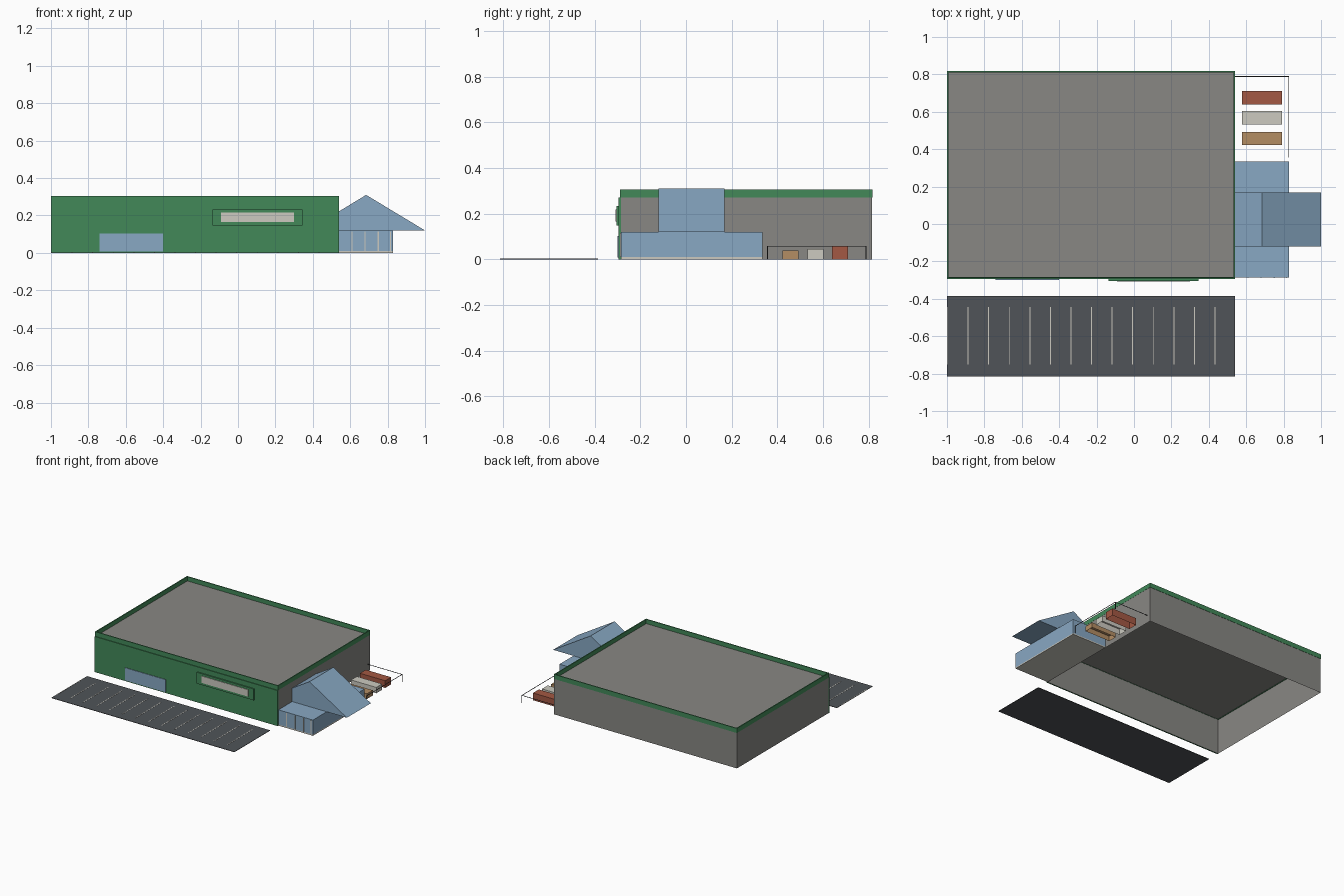
import bpy, bmesh

if "Cube" in bpy.data.objects:
    bpy.data.objects.remove(bpy.data.objects["Cube"])


def material(name, r, g, b):
    def lin(c):
        c /= 255
        return c / 12.92 if c <= 0.04045 else ((c + 0.055) / 1.055) ** 2.4
    m = bpy.data.materials.new(name)
    m.diffuse_color = (lin(r), lin(g), lin(b), 1)
    m.use_nodes = True
    m.node_tree.nodes["Principled BSDF"].inputs["Base Color"].default_value = m.diffuse_color
    return m


GREEN = material("green cladding", 66, 137, 89)
GREY = material("grey wall", 136, 135, 131)
BLUE = material("blue glass", 136, 168, 195)
ASPHALT = material("asphalt", 80, 84, 88)
WHITE = material("off white", 204, 202, 192)
RED = material("brick red", 163, 88, 67)
TAN = material("tan timber", 180, 141, 100)
DARK = material("dark metal", 58, 60, 62)


def finish(name, bm, mat):
    bmesh.ops.recalc_face_normals(bm, faces=bm.faces)
    me = bpy.data.meshes.new(name)
    bm.to_mesh(me)
    bm.free()
    me.materials.append(mat)
    ob = bpy.data.objects.new(name, me)
    bpy.context.collection.objects.link(ob)
    return ob


def add_box(bm, x, y, z):
    """Axis-aligned box from (min, max) ranges."""
    vs = bmesh.ops.create_cube(bm, size=1)["verts"]
    for v in vs:
        v.co = [r[0] if c < 0 else r[1] for c, r in zip(v.co, (x, y, z))]


def boxes(name, mat, *ranges, open_bottom=False):
    bm = bmesh.new()
    for x, y, z in ranges:
        add_box(bm, x, y, z)
    bmesh.ops.recalc_face_normals(bm, faces=bm.faces)
    if open_bottom:
        low = [f for f in bm.faces if f.normal.z < -0.9]
        bmesh.ops.delete(bm, geom=low, context='FACES')
    return finish(name, bm, mat)


X0, X1, Y0, Y1 = -1.0, 0.54, -0.285, 0.815

# Main hall: open shell with flat roof
boxes("main_hall", GREY, ((X0 + .001, X1 - .001), (Y0, Y1), (0, 0.272)), open_bottom=True)

# Parapet band around the roof
T = 0.007
PZ = (0.27, 0.305)
boxes("parapet", GREEN,
      ((X0, X1), (Y0 - 0.005, Y0 + 0.002), PZ),
      ((X0, X1), (Y1 + 0.002 - T, Y1 + 0.002), PZ),
      ((X0, X0 + T), (Y0 + 0.002, Y1 + 0.002 - T), PZ),
      ((X1 - T, X1), (Y0 + 0.002, Y1 + 0.002 - T), PZ))

# Front cladding, door and sign
boxes("front_cladding", GREEN, ((X0, X1), (-0.295, Y0 - 0.0005), (0, 0.27)))
boxes("front_door", BLUE, ((-0.74, -0.40), (-0.299, -0.294), (0.008, 0.103)))
boxes("sign_board", GREEN, ((-0.135, 0.345), (-0.304, -0.294), (0.147, 0.233)))
boxes("sign_panel", WHITE, ((-0.09, 0.30), (-0.308, -0.303), (0.165, 0.217)))

# Entrance block with floor slab and mullions
boxes("entrance_floor", WHITE, ((X1, 0.83), (Y0, 0.335), (0, 0.009)))
boxes("entrance_glass", BLUE, ((X1, 0.83), (Y0, 0.335), (0.009, 0.12)))
boxes("entrance_mullions", WHITE,
      *[((x - .003, x + .003), (Y0 - 0.003, Y0 + 0.001), (0.009, 0.115))
        for x in (0.61, 0.68, 0.75, 0.815)])

# Peaked canopy: profile extruded along y
profile = [(0.54, 0.12), (1.0, 0.12), (0.685, 0.31), (0.54, 0.222)]
bm = bmesh.new()
face = bm.faces.new([bm.verts.new((x, -0.12, z)) for x, z in profile])
ext = bmesh.ops.extrude_face_region(bm, geom=[face], use_keep_orig=True)
for g in ext["geom"]:
    if isinstance(g, bmesh.types.BMVert):
        g.co.y = 0.168
finish("entrance_canopy", bm, BLUE)

# Goods stacks in the side yard
for name, mat, y, top in (("red_stack", RED, 0.64, 0.055),
                          ("white_stack", WHITE, 0.533, 0.045),
                          ("tan_stack", TAN, 0.422, 0.039)):
    boxes(name, mat, ((0.578, 0.79), (y, y + 0.07), (0, top)), open_bottom=True)

# Thin yard fence: top rails and corner posts
W = 0.003
RZ = (0.055, 0.058)
boxes("yard_fence", DARK,
      ((X1, 0.83), (0.79 - W, 0.79), RZ),
      ((0.83 - W, 0.83), (0.355, 0.79 - W), RZ),
      ((0.83 - W, 0.83), (0.79 - W, 0.79), (0, 0.055)),
      ((0.83 - W, 0.83), (0.355, 0.355 + W), (0, 0.055)))

# Car park with bay lines
boxes("car_park", ASPHALT, ((X0, X1), (-0.815, -0.385), (0, 0.003)))
boxes("bay_lines", WHITE,
      *[((x - .0025, x + .0025), (-0.75, -0.445), (0.002, 0.004))
        for x in [-0.997 + 0.11 * i for i in range(14)]])
